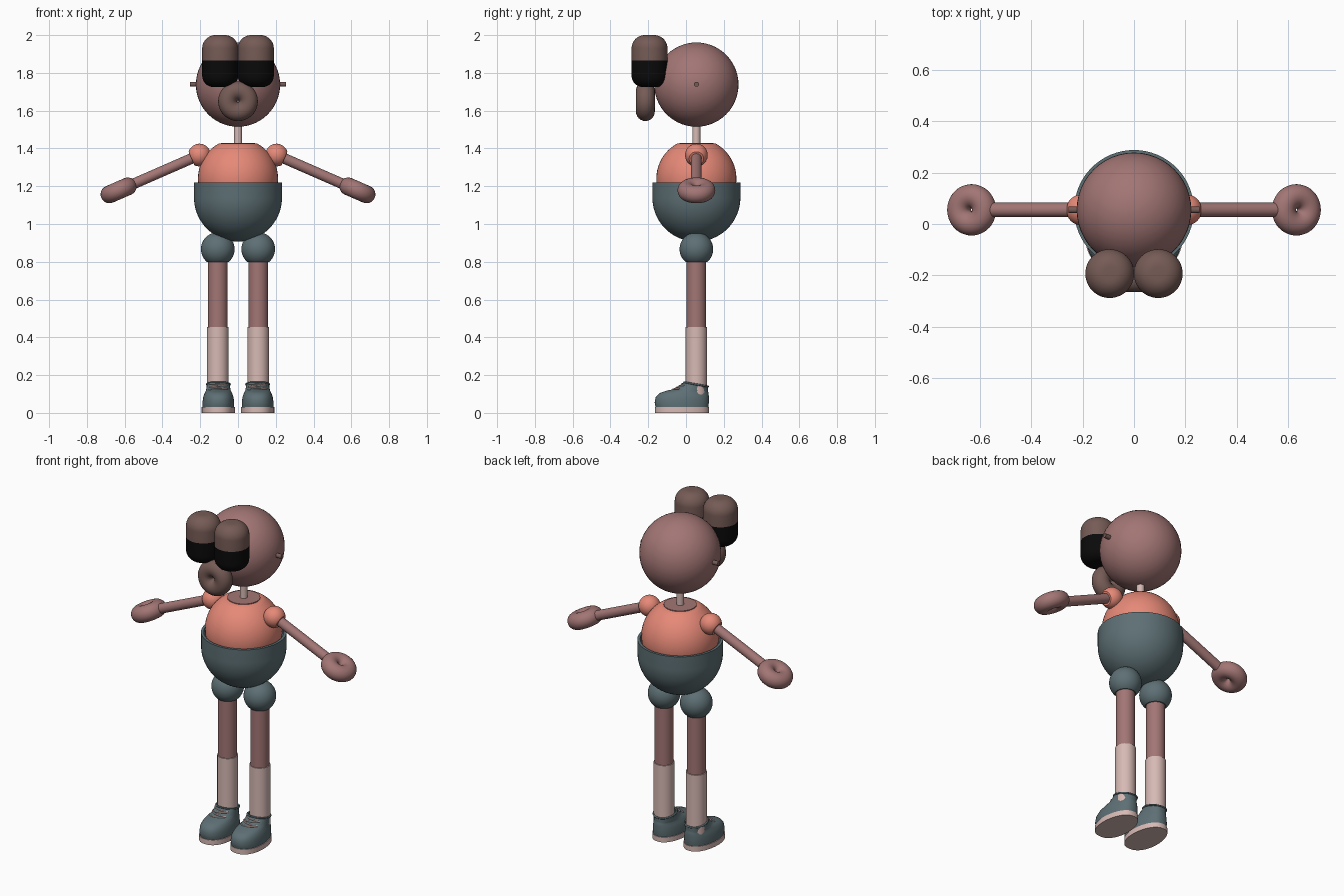
import bpy, bmesh, math
from mathutils import Matrix, Vector

cube = bpy.data.objects.get("Cube")
if cube:
    bpy.data.objects.remove(cube, do_unlink=True)


def material(name, r, g, b):
    m = bpy.data.materials.new(name)
    m.use_nodes = True
    m.diffuse_color = (r, g, b, 1)
    m.node_tree.nodes["Principled BSDF"].inputs["Base Color"].default_value = (r, g, b, 1)
    return m


SKIN = material("rosy skin", 0.36, 0.18, 0.175)
BROWN = material("brown", 0.18, 0.105, 0.092)
CORAL = material("coral", 0.79, 0.25, 0.185)
TEAL = material("slate teal", 0.11, 0.16, 0.175)
PALE = material("pale pink", 0.68, 0.49, 0.46)
BLACK = material("black", 0.003, 0.003, 0.003)

DEPTH = 0.055  # y of the body axis


def finish(name, bm, mats, matrix=Matrix(), angle=35):
    """Turn a bmesh into a smooth object that keeps its sharp edges."""
    bmesh.ops.remove_doubles(bm, verts=bm.verts, dist=1e-5)
    bmesh.ops.recalc_face_normals(bm, faces=bm.faces)
    me = bpy.data.meshes.new(name)
    bm.to_mesh(me)
    bm.free()
    me.transform(matrix)
    for m in mats:
        me.materials.append(m)
    me.shade_smooth()
    me.set_sharp_from_angle(angle=math.radians(angle))
    ob = bpy.data.objects.new(name, me)
    bpy.context.collection.objects.link(ob)
    return ob


def loft(rings, closed=False):
    """Skin a list of closed rings of points."""
    bm = bmesh.new()
    rows = [[bm.verts.new(p) for p in ring] for ring in rings]
    pairs = list(zip(rows, rows[1:])) + ([(rows[-1], rows[0])] if closed else [])
    for a, b in pairs:
        for i in range(len(a)):
            j = (i + 1) % len(a)
            bm.faces.new((a[i], a[j], b[j], b[i]))
    return bm


def lathe(name, profile, mat, matrix=Matrix(), segs=48, closed=False):
    """Revolve (radius, height) points round z."""
    turns = [math.tau * i / segs for i in range(segs)]
    rings = [[(r * math.cos(t), r * math.sin(t), z) for t in turns] for r, z in profile]
    return finish(name, loft(rings, closed), [mat], matrix)


def arc(cx, cz, r, start, end, n=16):
    a = [math.radians(start + (end - start) * i / n) for i in range(n + 1)]
    return [(max(0, cx + r * math.cos(t)), cz + r * math.sin(t)) for t in a]


def ball(name, r, mat, matrix, cut_low=-90, cut_high=90):
    """Sphere, optionally cut flat at a lower or upper latitude."""
    p = [(0, r * math.sin(math.radians(cut_low)))] + arc(0, 0, r, cut_low, cut_high, 28)
    return lathe(name, p + [(0, r * math.sin(math.radians(cut_high)))], mat, matrix)


def rod(name, r, low, high, mat, matrix):
    return lathe(name, [(0, low), (r, low), (r, high), (0, high)], mat, matrix, 32)


def ring(name, major, minor, mat, matrix):
    return lathe(name, arc(major, 0, minor, 0, 345, 23), mat, matrix, closed=True)


def at(x, y, z):
    return Matrix.Translation((x, y, z))


# Head, ear pin and neck
ball("head", 0.223, SKIN, at(0, DEPTH, 1.738))
rod("ear_pin", 0.013, -0.255, 0.255, BROWN,
    at(0, DEPTH, 1.74) @ Matrix.Rotation(math.pi / 2, 4, 'Y'))
rod("neck", 0.021, 1.4, 1.53, PALE, at(0, DEPTH, 0))

# Nose ring facing forward
ring("nose", 0.055, 0.05, BROWN,
     at(0, -0.215, 1.65) @ Matrix.Rotation(math.pi / 2, 4, 'X'))

# Shirt with collar disc, and bowl-shaped trousers
ball("shirt", 0.212, CORAL, at(0, DEPTH, 1.24), cut_high=61)
rod("collar_disc", 0.09, 1.41, 1.43, SKIN, at(0, DEPTH, 0))
lathe("trousers", arc(0, 1.14, 0.233, -90, 0, 20)
      + [(0.233, 1.22), (0.218, 1.22), (0.215, 1.15), (0, 1.1)],
      TEAL, at(0, DEPTH, 0), 64)

# Shoe levels: height, toe y, heel y, half width
LEVELS = [(0.025, -0.16, 0.118, 0.084), (0.055, -0.166, 0.121, 0.084),
          (0.085, -0.16, 0.121, 0.08), (0.105, -0.14, 0.12, 0.073),
          (0.117, -0.105, 0.118, 0.068), (0.126, -0.065, 0.117, 0.065),
          (0.143, -0.035, 0.117, 0.062), (0.162, -0.01, 0.116, 0.061)]
SHOE_X = 0.104


def shoe_point(level, t, grow=0.0):
    """Point on the shoe surface at a fractional level and an angle."""
    i = min(int(level), len(LEVELS) - 2)
    z, toe, heel, w = (a + (b - a) * (level - i) for a, b in zip(LEVELS[i], LEVELS[i + 1]))
    c, s = math.cos(t), math.sin(t)
    wide = (w + grow) * (1 - 0.06 * s)
    y = (toe + heel) / 2 + ((heel - toe) / 2 + grow) * s
    x = math.copysign(abs(c) ** 0.85, c) * wide
    # The collar dips towards the heel
    dip = 0.022 * (level / 7) ** 2 * (s + 1) / 2
    return Vector((x, y, z - dip))


TURNS = [math.tau * i / 48 for i in range(48)]


def tube(name, points, radius, mat, matrix, cyclic=False):
    """Thin cord through points."""
    cu = bpy.data.curves.new(name, 'CURVE')
    cu.dimensions = '3D'
    cu.bevel_depth = radius
    cu.bevel_resolution = 2
    cu.use_fill_caps = True
    sp = cu.splines.new('POLY')
    sp.points.add(len(points) - 1)
    for p, q in zip(sp.points, points):
        p.co = (*(matrix @ Vector(q)), 1)
    sp.use_cyclic_u = cyclic
    cu.materials.append(mat)
    ob = bpy.data.objects.new(name, cu)
    bpy.context.collection.objects.link(ob)


for side, tag in ((1, "left"), (-1, "right")):
    # Eye: rounded capsule, lid above and black below
    prof = ([(0, 1.725)] + arc(0.035, 1.785, 0.06, -90, 0, 10) + [(0.095, 1.865)]
            + arc(0.025, 1.93, 0.07, 0, 90, 12) + [(0, 2.0)])
    eye = lathe(tag + "_eye", prof, BROWN, at(side * 0.0945, -0.193, 0))
    eye.data.materials.append(BLACK)
    for f in eye.data.polygons:
        f.material_index = int(f.center.z < 1.865)

    # Arm: sleeve ball, rod and ring hand along one sloping axis
    slope = Matrix.Rotation(side * math.radians(90 + 23.6), 4, 'Y')
    arm = at(side * 0.204, DEPTH, 1.365) @ slope
    ball(tag + "_sleeve", 0.06, CORAL, arm, cut_high=50)
    rod(tag + "_arm", 0.028, 0, 0.42, SKIN, arm)
    flat = Matrix.Rotation(math.pi / 2, 4, 'Y')
    ring(tag + "_hand", 0.053, 0.047, SKIN, arm @ at(0, 0, 0.467) @ flat)

    # Leg: hip ball, bare leg and sock
    leg = at(side * 0.107, DEPTH, 0)
    ball(tag + "_hip", 0.089, TEAL, leg @ at(0, 0, 0.867), cut_low=-50)
    rod(tag + "_leg", 0.052, 0.4, 0.82, SKIN, leg)
    rod(tag + "_sock", 0.057, 0.08, 0.455, PALE, leg)

    # Shoe upper, sole, collar rim and laces
    foot = at(side * SHOE_X, 0, 0)
    rings = [[shoe_point(k / 2, t) for t in TURNS] for k in range(15)]
    finish(tag + "_shoe", loft(rings), [TEAL], foot, 50)
    outline = [shoe_point(0, t, 0.004) for t in TURNS]
    low, high = ([(p.x, p.y, z) for p in outline] for z in (0, 0.03))
    sole = loft([low, high])
    for hoop in (sole.verts[:48], sole.verts[48:]):
        sole.faces.new(hoop)
    finish(tag + "_sole", sole, [PALE], foot)
    tube(tag + "_shoe_rim", [shoe_point(7, t) for t in TURNS], 0.005, TEAL, foot, True)
    for n in range(4):
        steps = [i / 6 - 1 for i in range(13)]
        lace = [shoe_point(5 + n * 0.5 + 0.22 * u * (-1) ** n,
                           math.radians(-90 + 42 * u), 0.002) for u in steps]
        tube(f"{tag}_lace_{n + 1}", lace, 0.0035, PALE, foot)
